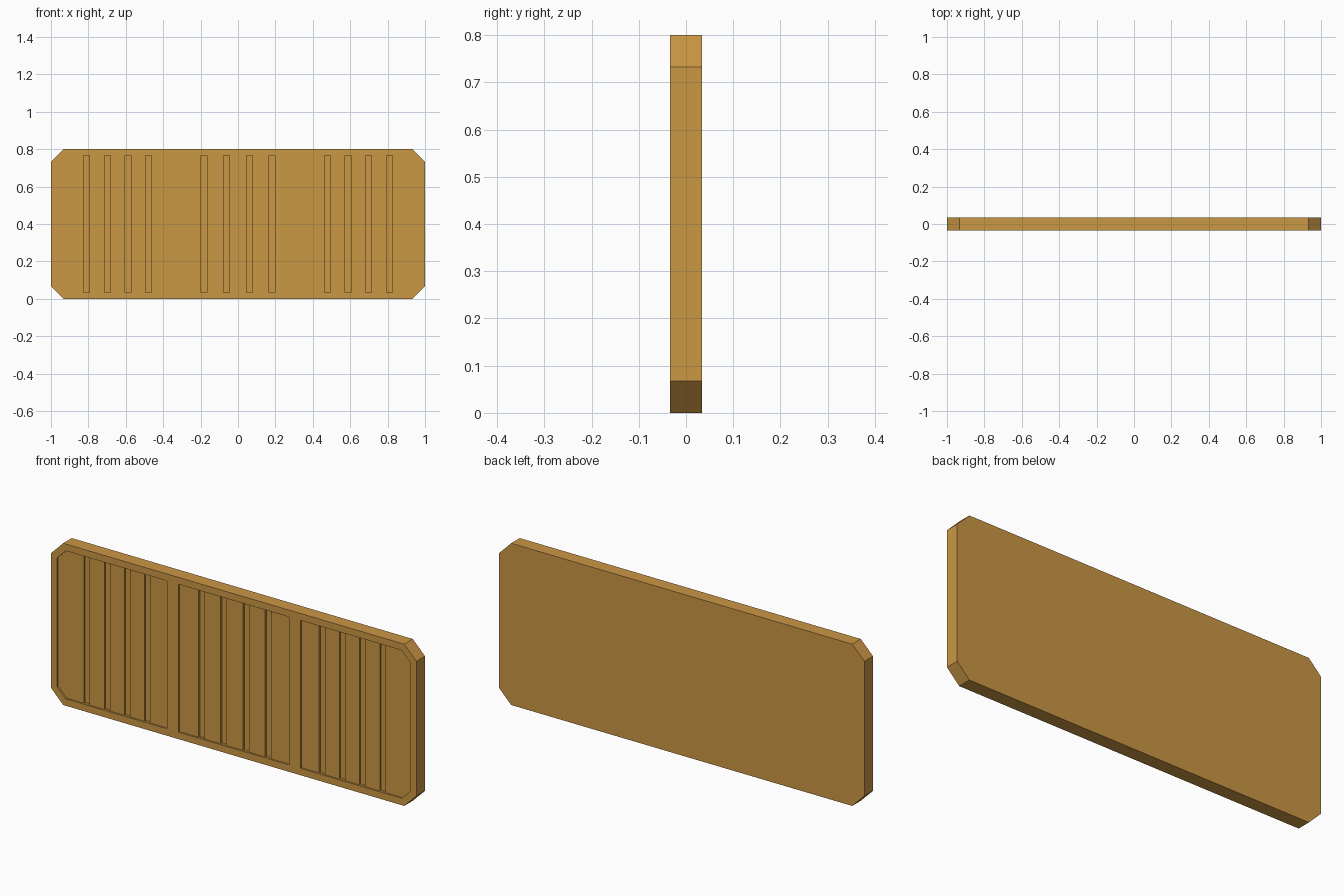
import bpy, bmesh

if "Cube" in bpy.data.objects:
    bpy.data.objects.remove(bpy.data.objects["Cube"])

W, H, T = 1.0, 0.8, 0.0335      # half width, height, half thickness
RIM = 0.034                     # frame width around the pockets
POCKET, GROOVE = 0.008, 0.018   # depths measured from the front face


def prism(name, outline, y0, y1):
    """Extrude an x-z outline from y0 to y1."""
    bm = bmesh.new()
    face = bm.faces.new([bm.verts.new((x, y0, z)) for x, z in outline])
    moved = bmesh.ops.extrude_face_region(bm, geom=[face])["geom"]
    bmesh.ops.translate(bm, vec=(0, y1 - y0, 0),
                        verts=[v for v in moved if isinstance(v, bmesh.types.BMVert)])
    bmesh.ops.recalc_face_normals(bm, faces=bm.faces)
    mesh = bpy.data.meshes.new(name)
    bm.to_mesh(mesh)
    bm.free()
    obj = bpy.data.objects.new(name, mesh)
    bpy.context.collection.objects.link(obj)
    return obj


def outline(x0, x1, z0, z1, left=0, right=0):
    """Rectangle with optional corner cuts on its left and right ends."""
    pts = [(x0 + left, z0), (x1 - right, z0)]
    if right:
        pts += [(x1, z0 + right), (x1, z1 - right)]
    pts.append((x1 - right, z1))
    pts.append((x0 + left, z1))
    if left:
        pts += [(x0, z1 - left), (x0, z0 + left)]
    return pts


def carve(target, shape, depth):
    """Cut a shape into the front face."""
    cutter = prism("cutter", shape, -T - 0.05, -T + depth)
    cutter.hide_render = True
    mod = target.modifiers.new("cut", "BOOLEAN")
    mod.operation = "DIFFERENCE"
    mod.solver = "EXACT"
    mod.object = cutter
    bpy.context.view_layer.objects.active = target
    bpy.ops.object.modifier_apply(modifier=mod.name)
    bpy.data.objects.remove(cutter, do_unlink=True)


# Board with clipped corners
panel = prism("slatted_panel", outline(-W, W, 0, H, 0.067, 0.067), -T, T)

# Three shallow pockets, the outer ones following the clipped corners
z0, z1 = RIM, H - RIM
carve(panel, outline(-W + RIM, -0.365, z0, z1, left=0.047), POCKET)
carve(panel, outline(-0.303, 0.303, z0, z1), POCKET)
carve(panel, outline(0.365, W - RIM, z0, z1, right=0.047), POCKET)

# Four deeper grooves in each pocket
for c in (0.062, 0.182, 0.478, 0.588, 0.698, 0.81):
    for x in (-c, c):
        carve(panel, outline(x - 0.016, x + 0.016, z0 + 0.001, z1 - 0.001), GROOVE)

# Ochre finish
mat = bpy.data.materials.new("ochre")
mat.diffuse_color = (0.6, 0.31, 0.06, 1)
mat.use_nodes = True
mat.node_tree.nodes["Principled BSDF"].inputs["Base Color"].default_value = mat.diffuse_color
panel.data.materials.clear()
panel.data.materials.append(mat)
for p in panel.data.polygons:
    p.material_index = 0
